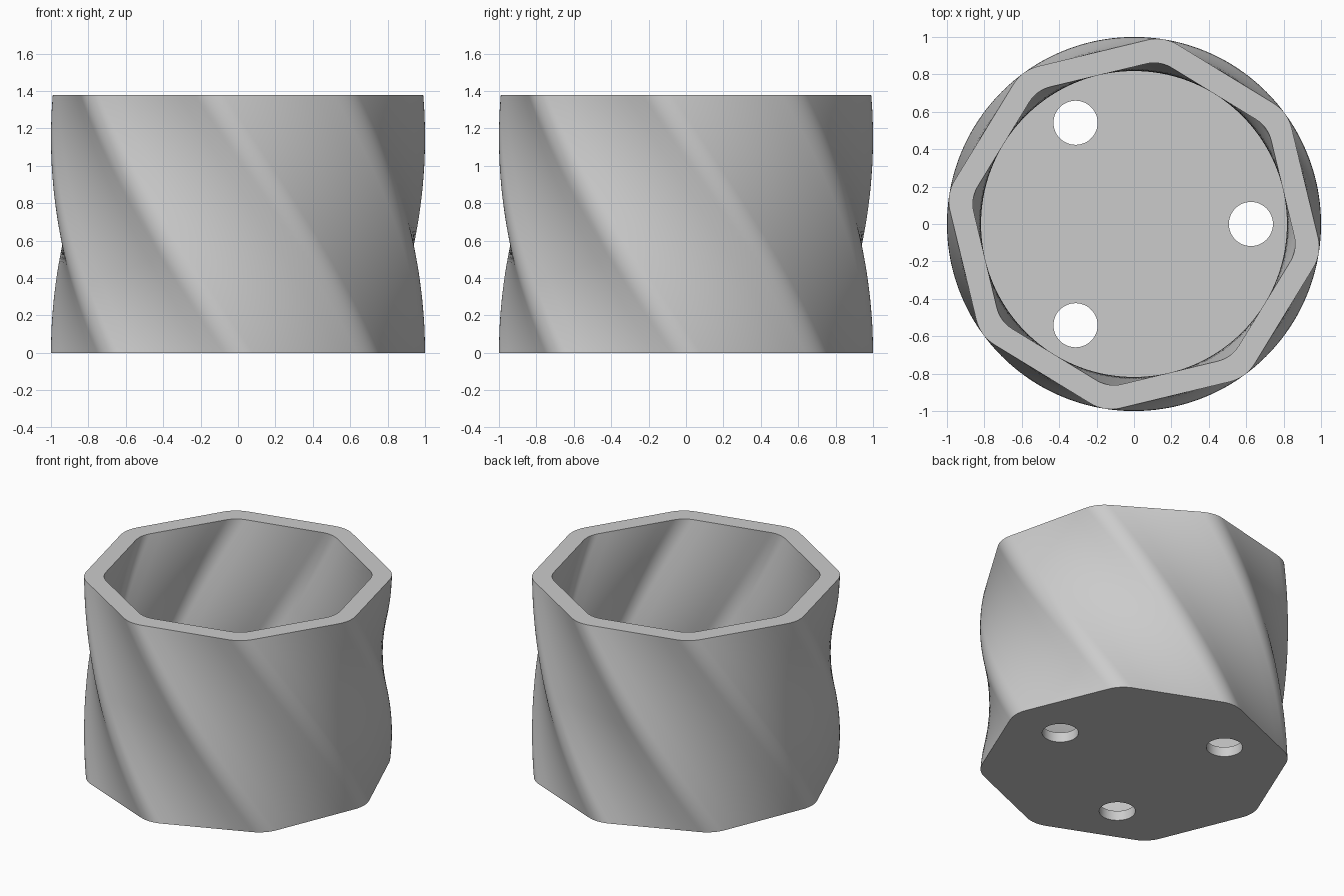
import bpy
import bmesh
from math import cos, sin, pi, radians

if "Cube" in bpy.data.objects:
    bpy.data.objects.remove(bpy.data.objects["Cube"], do_unlink=True)

HEIGHT = 1.38
FLOOR = 0.07
SIDES = 8
TWIST = radians(-54)
FILLET = 0.21
INNER_SCALE = 0.87
LEVELS = 56
HOLE_RADIUS = 0.118
HOLE_DISTANCE = 0.625


def rounded_octagon(arc_steps=8, flat_steps=6):
    """Outline with filleted corners, touching the unit circle."""
    points = []
    for k in range(SIDES):
        corner = 2 * pi * k / SIDES
        cx, cy = (1 - FILLET) * cos(corner), (1 - FILLET) * sin(corner)
        for i in range(arc_steps + 1):
            a = corner + (i / arc_steps - 0.5) * 2 * pi / SIDES
            points.append((cx + FILLET * cos(a), cy + FILLET * sin(a)))
    # Subdivide the long flats between the corners
    outline = []
    for i, (x, y) in enumerate(points):
        outline.append((x, y))
        if i % (arc_steps + 1) == arc_steps:
            nx, ny = points[(i + 1) % len(points)]
            for s in range(1, flat_steps):
                t = s / flat_steps
                outline.append((x + (nx - x) * t, y + (ny - y) * t))
    return outline


def twisted_ring(bm, outline, scale, z):
    a = TWIST * z / HEIGHT
    return [bm.verts.new((scale * (x * cos(a) - y * sin(a)),
                          scale * (x * sin(a) + y * cos(a)), z))
            for x, y in outline]


def circle_ring(bm, cx, cy, radius, z, steps=48):
    return [bm.verts.new((cx + radius * cos(2 * pi * i / steps),
                          cy + radius * sin(2 * pi * i / steps), z))
            for i in range(steps)]


def bridge(bm, low, high):
    n = len(low)
    for i in range(n):
        j = (i + 1) % n
        bm.faces.new((low[i], low[j], high[j], high[i]))


def twisted_wall(bm, outline, scale, z0, z1):
    rings = [twisted_ring(bm, outline, scale, z0 + (z1 - z0) * i / LEVELS)
             for i in range(LEVELS + 1)]
    for low, high in zip(rings, rings[1:]):
        bridge(bm, low, high)
    return rings[0], rings[-1]


def fill_plate(bm, loops, normal):
    """Flat plate inside the first loop, pierced by the others."""
    edges = []
    for loop in loops:
        for i, v in enumerate(loop):
            w = loop[(i + 1) % len(loop)]
            edges.append(bm.edges.get((v, w)) or bm.edges.new((v, w)))
    bmesh.ops.triangle_fill(bm, use_beauty=True, use_dissolve=False,
                            edges=edges, normal=normal)


bm = bmesh.new()
outline = rounded_octagon()

# Outer and inner walls joined by the flat rim
outer_low, outer_high = twisted_wall(bm, outline, 1, 0, HEIGHT)
inner_low, inner_high = twisted_wall(bm, outline, INNER_SCALE, FLOOR, HEIGHT)
bridge(bm, outer_high, inner_high)

# Three drain holes through the floor
holes_low, holes_high = [], []
for k in range(3):
    a = 2 * pi * k / 3
    cx, cy = HOLE_DISTANCE * cos(a), HOLE_DISTANCE * sin(a)
    holes_low.append(circle_ring(bm, cx, cy, HOLE_RADIUS, 0))
    holes_high.append(circle_ring(bm, cx, cy, HOLE_RADIUS, FLOOR))
    bridge(bm, holes_low[-1], holes_high[-1])

# Underside and inside floor
fill_plate(bm, [outer_low] + holes_low, (0, 0, -1))
fill_plate(bm, [inner_low] + holes_high, (0, 0, 1))
bmesh.ops.recalc_face_normals(bm, faces=bm.faces)

mesh = bpy.data.meshes.new("twisted_pot")
bm.to_mesh(mesh)
bm.free()
pot = bpy.data.objects.new("twisted_pot", mesh)
bpy.context.collection.objects.link(pot)

# Plain grey material
color = (0.6, 0.6, 0.6, 1)
grey = bpy.data.materials.new("plain_grey")
grey.use_nodes = True
grey.diffuse_color = color
grey.node_tree.nodes["Principled BSDF"].inputs["Base Color"].default_value = color
mesh.materials.append(grey)

# Smooth walls, sharp rim and hole edges
bpy.ops.object.select_all(action="DESELECT")
pot.select_set(True)
bpy.context.view_layer.objects.active = pot
bpy.ops.object.shade_smooth_by_angle(angle=radians(30))
